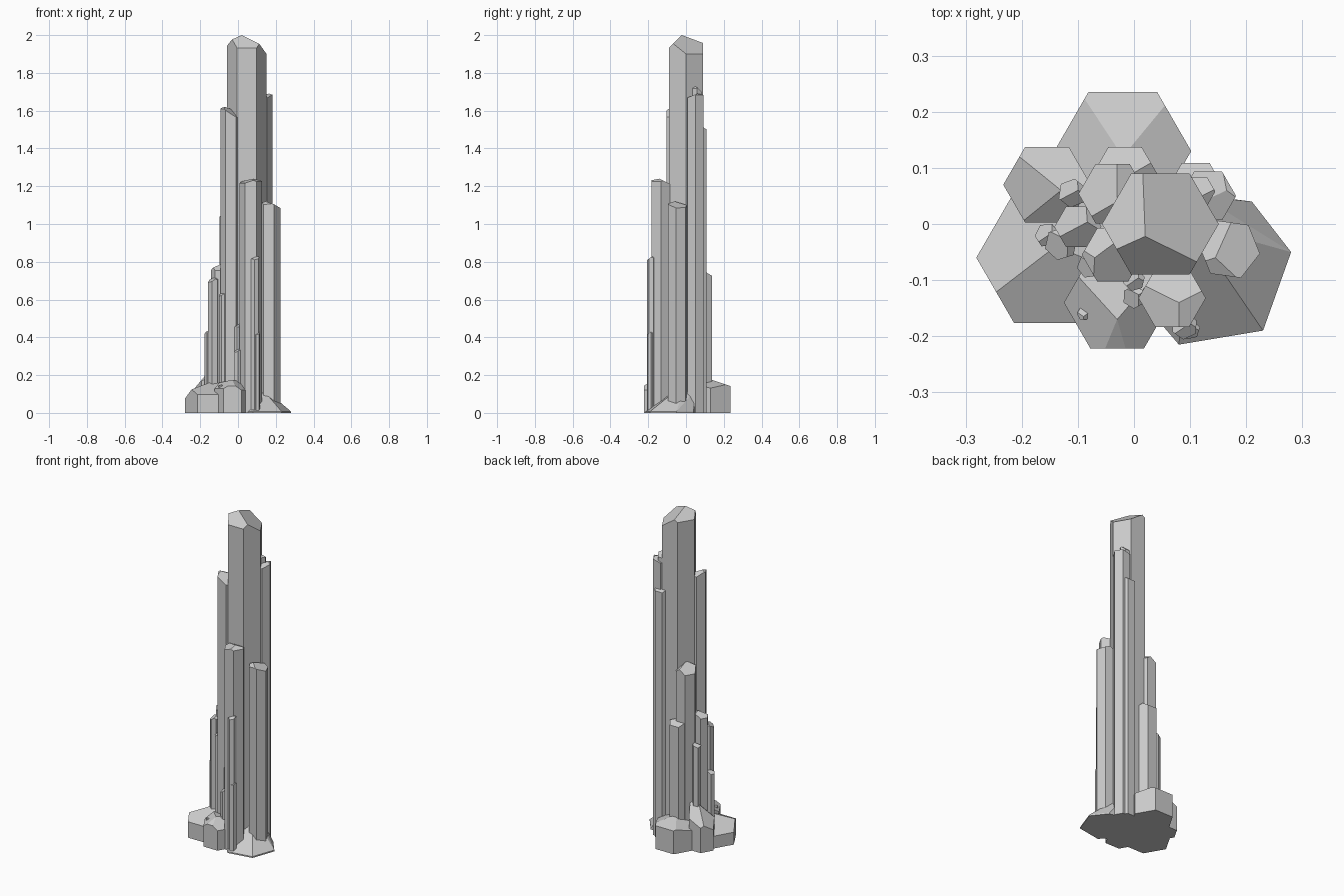
import bpy, bmesh
from math import sin, cos, radians, pi
from mathutils import Vector

if "Cube" in bpy.data.objects:
    bpy.data.objects.remove(bpy.data.objects["Cube"])


def new_object(name, bm):
    bmesh.ops.recalc_face_normals(bm, faces=bm.faces)
    me = bpy.data.meshes.new(name)
    bm.to_mesh(me)
    bm.free()
    ob = bpy.data.objects.new(name, me)
    bpy.context.collection.objects.link(ob)


def crystal(name, x, y, r, apex, cuts, base=0.0, turn=0):
    """Hexagonal column, tip cut by sloped planes (direction, slope) through the apex."""
    bm = bmesh.new()
    ring = [bm.verts.new((x + r * cos(i * pi / 3 + radians(turn)),
                          y + r * sin(i * pi / 3 + radians(turn)), base)) for i in range(6)]
    face = bm.faces.new(ring)
    ext = bmesh.ops.extrude_face_region(bm, geom=[face])
    up = [v for v in ext["geom"] if isinstance(v, bmesh.types.BMVert)]
    bmesh.ops.translate(bm, verts=up, vec=(0, 0, apex[2] + 0.5 - base))
    if face.is_valid is False or len(bm.faces) < 8:
        bm.faces.new(ring)
    bmesh.ops.recalc_face_normals(bm, faces=bm.faces)
    for ang, slope in cuts:
        a = radians(ang)
        n = Vector((slope * cos(a), slope * sin(a), 1)).normalized()
        res = bmesh.ops.bisect_plane(bm, geom=bm.verts[:] + bm.edges[:] + bm.faces[:],
                                     plane_co=apex, plane_no=n, dist=1e-6, clear_outer=True)
        edges = [e for e in res["geom_cut"] if isinstance(e, bmesh.types.BMEdge) and e.is_boundary]
        if len(edges) > 2:
            bmesh.ops.contextual_create(bm, geom=edges)
    new_object(name, bm)


# Tall columns
crystal("main_column", 0.047, 0, 0.104, (0.02, -0.022, 2.0), [(-90, 1.0), (30, .8), (150, .7)])
crystal("front_left_column", -0.038, -0.055, 0.055, (-0.07, -0.06, 1.62), [(-30, .75), (90, .5), (210, .6)])
crystal("back_right_column", 0.132, 0.05, 0.05, (0.165, 0.06, 1.69), [(30, .6), (150, .3), (-90, .4)])
crystal("back_right_tip", 0.115, 0.058, 0.03, (0.12, 0.05, 1.73), [(90, .9), (-30, .7), (210, .6)])
crystal("back_column", 0.11, 0.065, 0.05, (0.12, 0.06, 1.53), [(90, .6), (-30, .6), (210, .6)])
crystal("front_column", 0.068, -0.132, 0.06, (0.08, -0.14, 1.24), [(-30, .4), (90, .5), (210, .4)])
crystal("right_column", 0.17, -0.045, 0.055, (0.145, -0.06, 1.12), [(15, .45), (135, .8), (250, .6)], turn=-8)
crystal("left_back_column", -0.038, 0.054, 0.061, (-0.03, 0.04, 1.09), [(30, .8), (150, .8), (-90, .8)])
crystal("back_short_column", -0.016, 0.085, 0.06, (-0.02, 0.08, 0.76), [(90, .6), (210, .6), (-30, .6)])

# Small columns: x, y, radius, height
small = [(-0.1, -0.005, .042, .79), (-0.13, -0.035, .03, .72), (-0.155, -0.02, .022, .44),
         (-0.11, 0.055, .026, .62), (-0.08, -0.075, .022, .64), (0.09, -0.182, .024, .83),
         (0.1, -0.188, .018, .43), (0.0, -0.13, .021, .34), (0.0, -0.1, .02, .47)]
for i, (x, y, r, h) in enumerate(small):
    k = (i % 3) * 60
    crystal("small_column_%d" % (i + 1), x, y, r, (x + r * .4, y + r * .2, h),
            [(30 + k, .9), (150 + k, .7), (270 + k, .8)], turn=i * 17 % 30)

# Stubby crystals around the foot
crystal("foot_back", -0.02, 0.13, 0.122, (-0.02, 0.12, 0.18), [(90, .33), (0, .4), (180, .5)])
crystal("foot_left_back", -0.155, 0.07, 0.078, (-0.13, 0.06, 0.25), [(180, 1.2), (120, 1.0), (240, 1.0)])
crystal("foot_left", -0.147, -0.06, 0.134, (-0.14, -0.04, 0.165), [(150, .8), (-90, .5), (30, .3)])
crystal("foot_front", -0.03, -0.14, 0.095, (-0.03, -0.17, 0.175), [(-30, .8), (210, .7), (90, .2), (-90, .6)])
crystal("foot_chip", -0.09, -0.16, 0.012, (-0.09, -0.165, 0.15), [(-30, .8), (210, .7), (90, .5)])

# Low wedge at the right foot
bm = bmesh.new()
outline = [(.28, -.05), (.23, -.19), (.08, -.215), (.05, -.18), (0, -.08), (.05, .06), (.21, .04)]
for z in (0, 0.008):
    for x, y in outline:
        bm.verts.new((x, y, z))
bm.verts.new((0.1, 0.0, 0.16))
bm.verts.new((0.12, 0.05, 0.12))
bmesh.ops.convex_hull(bm, input=bm.verts)
bmesh.ops.dissolve_limit(bm, angle_limit=radians(3), verts=bm.verts, edges=bm.edges)
new_object("foot_right_wedge", bm)
